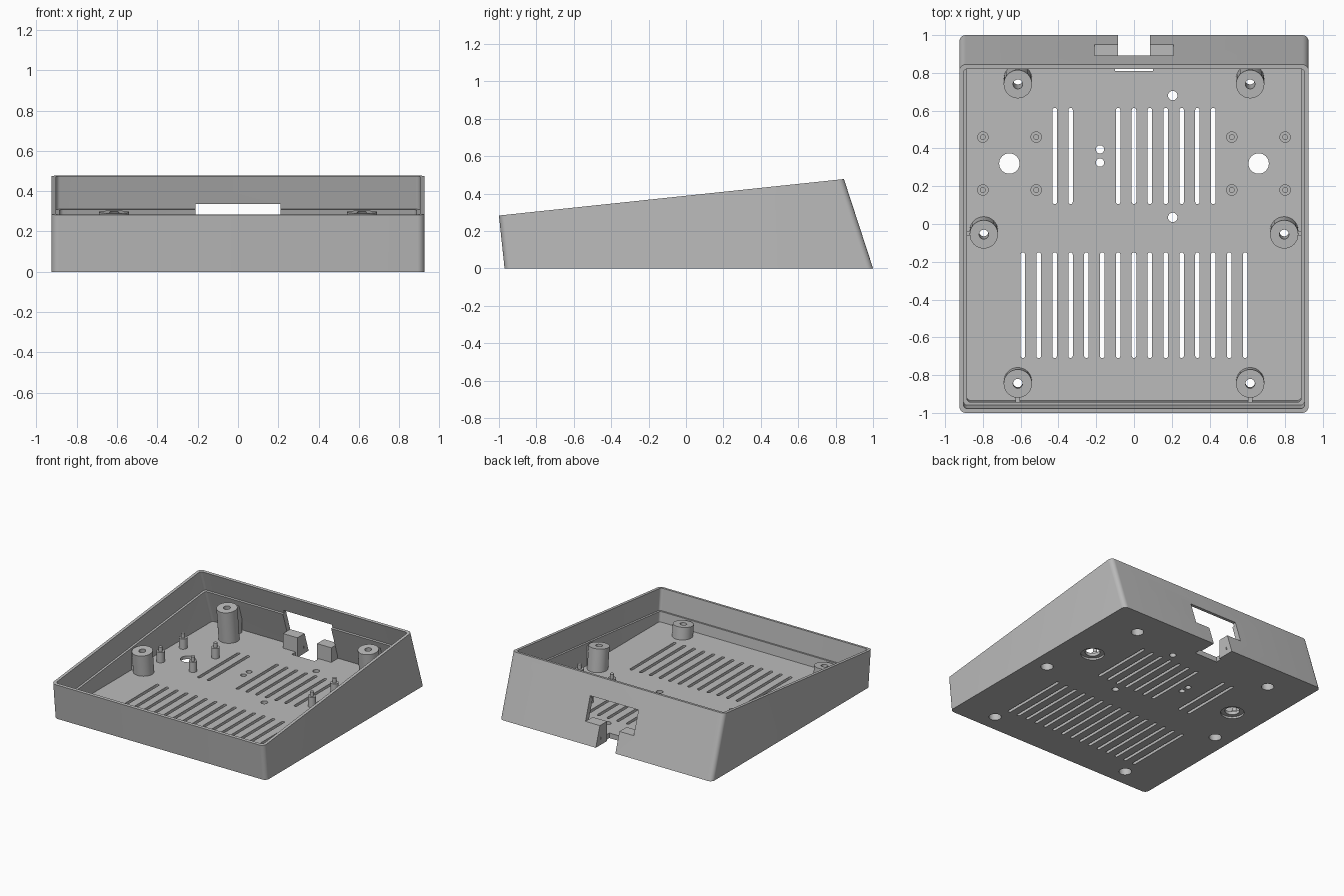
import bpy, bmesh, math

if "Cube" in bpy.data.objects:
    bpy.data.objects.remove(bpy.data.objects["Cube"])

SLOPE = 0.1057            # tilt of the rim
RIM, LEDGE = 0.388, 0.218  # plane heights at y = 0
FLOOR = 0.04
HALF_W = 0.925

grey = bpy.data.materials.new("grey_plastic")
grey.diffuse_color = (0.5, 0.5, 0.5, 1)
grey.use_nodes = True
grey.node_tree.nodes["Principled BSDF"].inputs["Base Color"].default_value = grey.diffuse_color


def prism(bm, low, high):
    """Closed solid between two matching rings."""
    a = [bm.verts.new(p) for p in low]
    b = [bm.verts.new(p) for p in high]
    n = len(a)
    bm.faces.new(a[::-1])
    bm.faces.new(b)
    for i in range(n):
        j = (i + 1) % n
        bm.faces.new((a[i], a[j], b[j], b[i]))


def box(bm, x0, x1, y0, y1, z0, z1):
    c = [(x0, y0), (x1, y0), (x1, y1), (x0, y1)]
    prism(bm, [(x, y, z0) for x, y in c], [(x, y, z1) for x, y in c])


def disc(x, y, r, n=32):
    return [(x + r * math.cos(2 * math.pi * i / n),
             y + r * math.sin(2 * math.pi * i / n)) for i in range(n)]


def cylinder(bm, x, y, r, z0, z1, r_top=None):
    prism(bm, [(px, py, z0) for px, py in disc(x, y, r)],
          [(px, py, z1) for px, py in disc(x, y, r if r_top is None else r_top)])


def leaning(bm, x, y, r, z_low, lift=0.0, z_high=None):
    """Cylinder square to the tilted rim; (x, y) is its centre on the ledge plane."""
    def at(p, z):
        z0 = LEDGE + SLOPE * p[1]
        return (p[0], p[1] + SLOPE * (z0 - z), z)
    pts = disc(x, y, r)
    top = [at(p, LEDGE + SLOPE * p[1] + lift if z_high is None else z_high) for p in pts]
    prism(bm, [at(p, z_low) for p in pts], top)


def slot(bm, x, y0, y1, r):
    pts = []
    for i in range(9):
        t = math.pi + math.pi * i / 8
        pts.append((x + r * math.cos(t), y0 + r + r * math.sin(t)))
    for i in range(9):
        t = math.pi * i / 8
        pts.append((x + r * math.cos(t), y1 - r + r * math.sin(t)))
    prism(bm, [(p[0], p[1], -0.1) for p in pts], [(p[0], p[1], 0.08) for p in pts])


def wall_ring(inset, a, b, r):
    """Rounded outline of the case walls on the plane z = a + b*y."""
    y0 = (-0.97 + inset - 0.107 * a) / (1 + 0.107 * b)
    y1 = (1 - inset * 1.05 - 0.326 * a) / (1 + 0.326 * b)
    w = HALF_W - inset
    pts = []
    for cx, cy, start in ((w - r, y1 - r, 0), (-w + r, y1 - r, 90),
                          (-w + r, y0 + r, 180), (w - r, y0 + r, 270)):
        for i in range(9):
            t = math.radians(start + 90 * i / 8)
            x, y = cx + r * math.cos(t), cy + r * math.sin(t)
            pts.append((x, y, a + b * y))
    return pts


def make(name, bm):
    bmesh.ops.recalc_face_normals(bm, faces=bm.faces)
    mesh = bpy.data.meshes.new(name)
    bm.to_mesh(mesh)
    bm.free()
    ob = bpy.data.objects.new(name, mesh)
    bpy.context.collection.objects.link(ob)
    mesh.materials.append(grey)
    return ob


def combine(target, bm, op):
    tool = make("helper", bm)
    tool.hide_render = True
    mod = target.modifiers.new("bool", 'BOOLEAN')
    mod.operation, mod.solver, mod.object = op, 'EXACT', tool
    bpy.context.view_layer.objects.active = target
    bpy.ops.object.modifier_apply(modifier=mod.name)
    bpy.data.objects.remove(tool)


# Outer wedge with rounded corners
bm = bmesh.new()
prism(bm, wall_ring(0, 0, 0, 0.035), wall_ring(0, RIM, SLOPE, 0.035))
case = make("case", bm)

# Lower cavity, then the wider recess above the ledge
for inset, low, high, r in ((0.04, (FLOOR, 0), (LEDGE + 0.02, SLOPE), 0.02),
                            (0.023, (LEDGE, SLOPE), (RIM + 0.05, SLOPE), 0.02)):
    bm = bmesh.new()
    prism(bm, wall_ring(inset, *low, r), wall_ring(inset, *high, r))
    combine(case, bm, 'DIFFERENCE')

# Ribs tying the screw posts to the walls, and guide blocks beside the cable notch
bm = bmesh.new()
for s in (-1, 1):
    box(bm, s * 0.615 - 0.012, s * 0.615 + 0.012, -0.96, -0.85, 0.02, 0.105)
    box(bm, s * 0.615 - 0.012, s * 0.615 + 0.012, 0.80, 0.91, 0.02, 0.26)
    box(bm, min(s * 0.82, s * 0.90), max(s * 0.82, s * 0.90), -0.06, -0.036, 0.02, 0.195)
    box(bm, min(s * 0.07, s * 0.21), max(s * 0.07, s * 0.21), 0.86, 0.935, 0.02, 0.155)
combine(case, bm, 'UNION')

# Screw posts
posts = [(s * x, y) for s in (-1, 1)
         for x, y in ((0.615, 0.74), (0.795, -0.055), (0.615, -0.845))]
bm = bmesh.new()
for x, y in posts:
    leaning(bm, x, y, 0.075, 0.02)
combine(case, bm, 'UNION')

# Small board standoffs with pins
spots = [(s * x, y) for s in (-1, 1) for x in (0.518, 0.8) for y in (0.18, 0.46)]
for r, z0, z1 in ((0.03, 0.02, 0.12), (0.015, 0.10, 0.155)):
    bm = bmesh.new()
    for x, y in spots:
        cylinder(bm, x, y, r, z0, z1)
    combine(case, bm, 'UNION')

# Screw bores and wide head recesses from below
bm = bmesh.new()
for x, y in posts:
    leaning(bm, x, y, 0.025, -0.05, lift=0.05)
combine(case, bm, 'DIFFERENCE')
bm = bmesh.new()
for x, y in posts:
    leaning(bm, x, y, 0.045, -0.05, z_high=0.07)
combine(case, bm, 'DIFFERENCE')

# Vent slots and floor holes
PITCH = 0.084
bm = bmesh.new()
for k in range(-7, 8):
    slot(bm, k * PITCH, -0.71, -0.15, 0.012)
for k in (-5, -4, -1, 0, 1, 2, 3, 4, 5):
    slot(bm, k * PITCH, 0.105, 0.615, 0.012)
for x, y, r in ((0.205, 0.68, 0.025), (0.205, 0.035, 0.025), (-0.18, 0.395, 0.022),
                (-0.18, 0.325, 0.022), (-0.66, 0.32, 0.054), (0.66, 0.32, 0.054)):
    cylinder(bm, x, y, r, -0.1, 0.08)
combine(case, bm, 'DIFFERENCE')

# Shallow rings around the two big holes underneath
bm = bmesh.new()
for s in (-1, 1):
    cylinder(bm, s * 0.66, 0.32, 0.085, -0.05, 0.015)
combine(case, bm, 'DIFFERENCE')

# Rear window, cable notch and the wider floor opening behind it
for dims in ((-0.21, 0.21, 0.80, 1.1, 0.155, 0.335),
             (-0.085, 0.085, 0.84, 1.1, -0.1, 0.2),
             (-0.10, 0.10, 0.81, 0.86, -0.1, 0.1)):
    bm = bmesh.new()
    box(bm, *dims)
    combine(case, bm, 'DIFFERENCE')

# Smooth the rounded corners, keep edges crisp
bpy.ops.object.select_all(action='DESELECT')
case.select_set(True)
bpy.context.view_layer.objects.active = case
bpy.ops.object.shade_smooth_by_angle(angle=math.radians(30))
